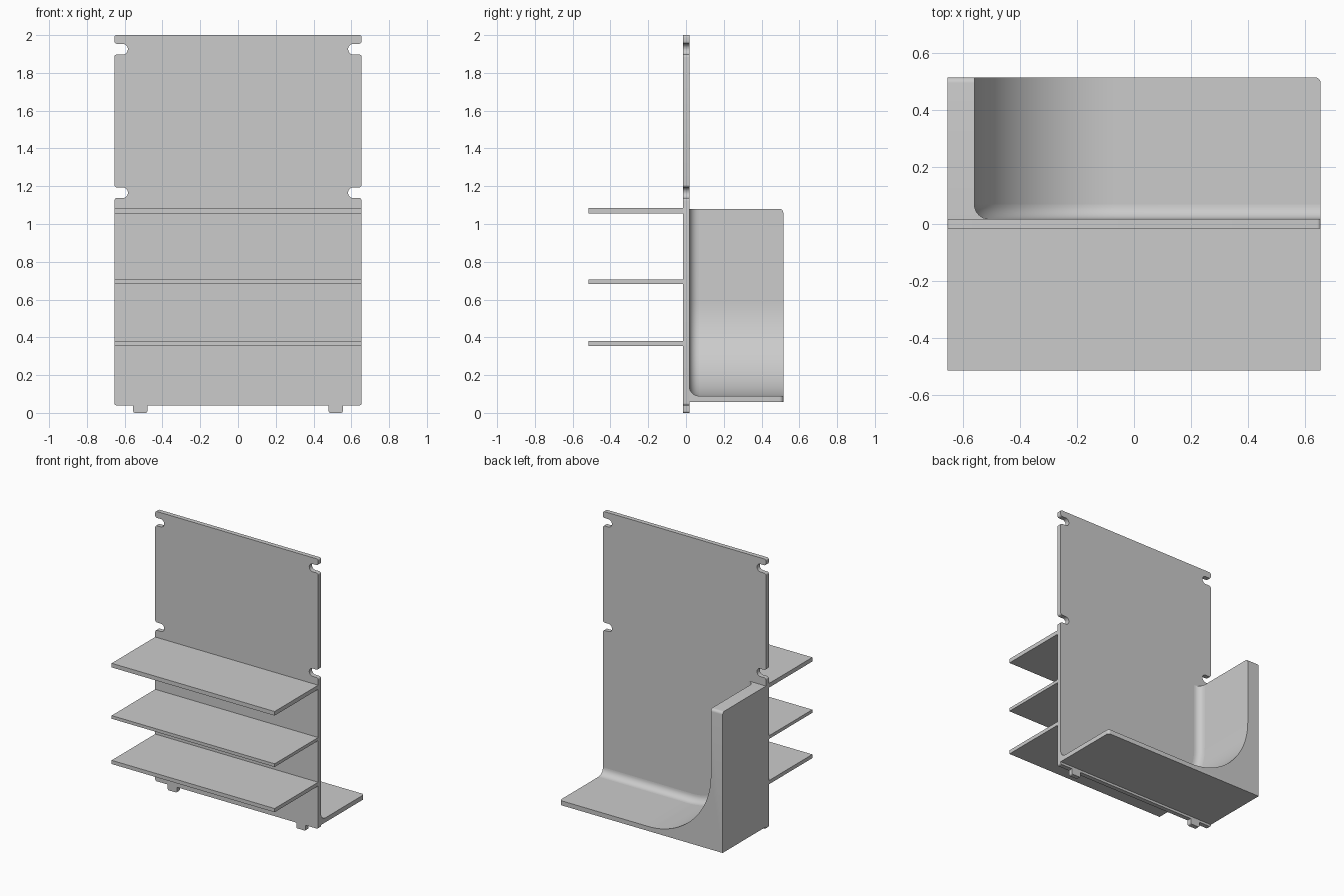
import bpy, bmesh
from math import sin, cos, pi, radians
from mathutils import Vector

if "Cube" in bpy.data.objects:
    bpy.data.objects.remove(bpy.data.objects["Cube"])

W = 0.655                       # half width
FRONT, BACK = -0.015, 0.018     # panel faces
DEPTH = 0.515                   # reach of shelves and bracket

grey = bpy.data.materials.new("plain grey")
grey.use_nodes = True
grey.diffuse_color = (0.6, 0.6, 0.6, 1)
grey.node_tree.nodes["Principled BSDF"].inputs["Base Color"].default_value = (0.6, 0.6, 0.6, 1)


def finish(name, bm):
    bmesh.ops.recalc_face_normals(bm, faces=bm.faces)
    mesh = bpy.data.meshes.new(name)
    bm.to_mesh(mesh)
    bm.free()
    mesh.materials.append(grey)
    ob = bpy.data.objects.new(name, mesh)
    bpy.context.collection.objects.link(ob)
    bpy.ops.object.select_all(action='DESELECT')
    ob.select_set(True)
    bpy.context.view_layer.objects.active = ob
    bpy.ops.object.shade_smooth_by_angle(angle=radians(30))
    return ob


def rounded(corners, steps=6, closed=True):
    """Replace each (x, z, radius) corner by an arc."""
    pts = []
    n = len(corners)
    for i, (x, z, r) in enumerate(corners):
        p = Vector((x, z))
        if r == 0 or (not closed and i in (0, n - 1)):
            pts.append(p)
            continue
        u = (Vector(corners[i - 1][:2]) - p).normalized()
        v = (Vector(corners[(i + 1) % n][:2]) - p).normalized()
        c = p + r * (u + v)
        k = 32 if r > 0.2 else steps
        for j in range(k + 1):
            t = j / k * pi / 2
            pts.append(c - r * (v * cos(t) + u * sin(t)))
    return pts


def extrude(pts, y0, y1):
    """Solid with an outline in x and z, extruded along y."""
    bm = bmesh.new()
    face = bm.faces.new([bm.verts.new((p.x, y0, p.y)) for p in pts])
    ext = bmesh.ops.extrude_face_region(bm, geom=[face])
    verts = [g for g in ext["geom"] if isinstance(g, bmesh.types.BMVert)]
    bmesh.ops.translate(bm, verts=verts, vec=(0, y1 - y0, 0))
    return bm


# Back panel: one half outline with foot tab and hook notches, mirrored
half = [(0.48, 0.04, 0), (0.48, 0, 0.01), (0.555, 0, 0.01), (0.555, 0.04, 0),
        (W, 0.04, 0.012)]
for low, high in ((1.137, 1.194), (1.897, 1.954)):
    half += [(W, low, 0.014), (0.583, low, 0.028), (0.583, high, 0.028), (W, high, 0.014)]
half.append((W, 2, 0.012))
outline = half + [(-x, z, r) for x, z, r in reversed(half)]
finish("back_panel", extrude(rounded(outline), FRONT, BACK))

# Front shelves
for name, low, high in (("lower", 0.353, 0.38), ("middle", 0.682, 0.705), ("upper", 1.055, 1.085)):
    rect = [Vector(p) for p in ((-W, low), (W, low), (W, high), (-W, high))]
    finish(name + "_shelf", extrude(rect, -DEPTH, FRONT))

# Rear bracket: side wall sweeping into a floor plate
WALL, TOP, FLOOR, BASE = -0.56, 1.08, 0.09, 0.057
inner = [(WALL, TOP, 0), (WALL, FLOOR, 0.5), (W, FLOOR, 0)]
bm = extrude(rounded([(W, BASE, 0), (-W, BASE, 0), (-W, TOP, 0)] + inner), BACK, DEPTH)
corners = []
for e in bm.edges:
    a, b = (v.co for v in e.verts)
    if min(a.y, b.y) > DEPTH - 0.001:
        if min(a.z, b.z) > TOP - 0.001 or min(a.x, b.x) > W - 0.001:
            corners.append(e)
bmesh.ops.bevel(bm, geom=corners, offset=0.02, segments=5, profile=0.5, affect='EDGES')
finish("rear_bracket", bm)

# Concave fillet joining the bracket to the panel
R = 0.05
path = rounded(inner, closed=False)
section = [(0, 0)] + [(R * (1 - sin(t)), R * (1 - cos(t)))
                      for t in (k / 8 * pi / 2 for k in range(9))]
bm = bmesh.new()
rings = []
for i, p in enumerate(path):
    d = (path[min(i + 1, len(path) - 1)] - path[max(i - 1, 0)]).normalized()
    if i == 1:
        d = Vector((0, -1))
    if i == len(path) - 2:
        d = Vector((1, 0))
    n = Vector((-d.y, d.x))
    rings.append([bm.verts.new((p.x + n.x * o, BACK + y, p.y + n.y * o)) for y, o in section])
for a, b in zip(rings, rings[1:]):
    for k in range(len(section)):
        m = (k + 1) % len(section)
        bm.faces.new((a[k], a[m], b[m], b[k]))
bm.faces.new(rings[0])
bm.faces.new(rings[-1])
finish("bracket_fillet", bm)
